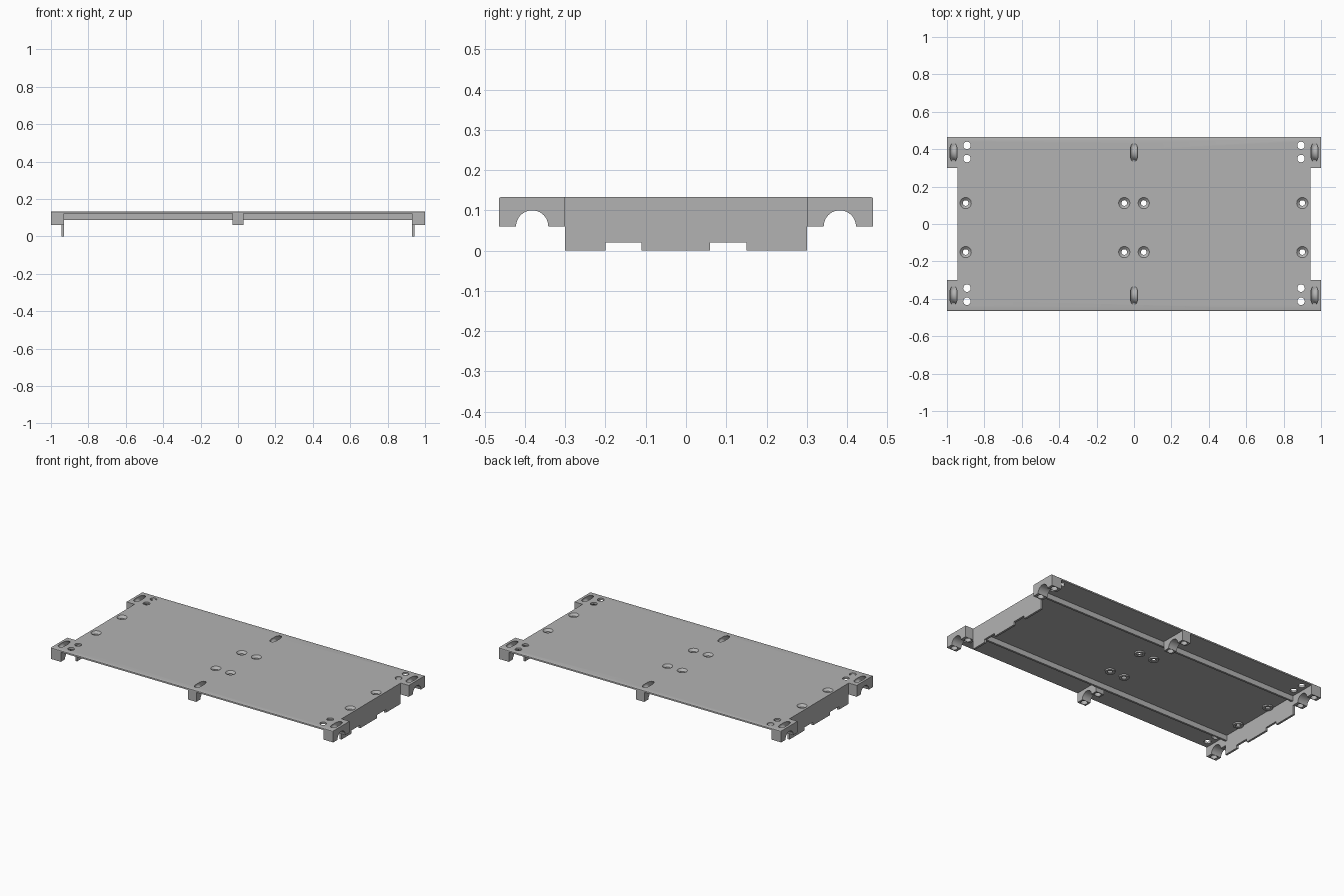
import bpy, bmesh, math
from mathutils import Matrix, Vector

if "Cube" in bpy.data.objects:
    bpy.data.objects.remove(bpy.data.objects["Cube"])

TOP, UNDER, CLIP_Z = 0.133, 0.121, 0.06
HALF_Y, INNER_Y, CLIP_Y, PANEL_X = 0.465, 0.30, 0.382, 0.943

grey = bpy.data.materials.new("plain grey plastic")
grey.use_nodes = True
grey.diffuse_color = (0.45, 0.45, 0.45, 1)
grey.node_tree.nodes["Principled BSDF"].inputs["Base Color"].default_value = (0.45, 0.45, 0.45, 1)


def finish(bm, name):
    bmesh.ops.recalc_face_normals(bm, faces=bm.faces)
    mesh = bpy.data.meshes.new(name)
    bm.to_mesh(mesh)
    bm.free()
    mesh.materials.append(grey)
    obj = bpy.data.objects.new(name, mesh)
    bpy.context.collection.objects.link(obj)
    return obj


def prism(name, points, axis, start, end):
    """Extrude a 2D outline along x (outline in y, z) or z (outline in x, y)."""
    bm = bmesh.new()
    place = (lambda a, b: (start, a, b)) if axis == "x" else (lambda a, b: (a, b, start))
    face = bm.faces.new([bm.verts.new(place(a, b)) for a, b in points])
    new = bmesh.ops.extrude_face_region(bm, geom=[face])["geom"]
    shift = Vector((end - start, 0, 0) if axis == "x" else (0, 0, end - start))
    bmesh.ops.translate(bm, vec=shift, verts=[v for v in new if isinstance(v, bmesh.types.BMVert)])
    return finish(bm, name)


def rect(a0, b0, a1, b1):
    return [(a0, b0), (a1, b0), (a1, b1), (a0, b1)]


def revolve(name, profile, turn, steps, closed=False):
    """Spin a (radius, height) profile about z, then place it with a matrix."""
    bm = bmesh.new()
    verts = [bm.verts.new((r, 0, h)) for r, h in profile]
    edges = [bm.edges.new(p) for p in zip(verts, verts[1:])]
    if closed:
        edges.append(bm.edges.new((verts[-1], verts[0])))
    bmesh.ops.spin(bm, geom=verts + edges, axis=(0, 0, 1), cent=(0, 0, 0),
                   angle=math.tau, steps=steps, use_duplicate=False)
    bmesh.ops.remove_doubles(bm, verts=bm.verts, dist=1e-5)
    bm.transform(turn)
    return finish(bm, name)


def boolean(obj, tools, operation):
    bpy.context.view_layer.objects.active = obj
    for tool in tools:
        mod = obj.modifiers.new("boolean", "BOOLEAN")
        mod.operation, mod.object, mod.solver = operation, tool, "EXACT"
        bpy.ops.object.modifier_apply(modifier=mod.name)
        bpy.data.objects.remove(tool)


# Deck plate with recessed ends and softened long top edges
quarter = [(1, HALF_Y), (1, INNER_Y), (PANEL_X, INNER_Y)]
outline = (quarter + [(x, -y) for x, y in reversed(quarter)]
           + [(-x, -y) for x, y in quarter] + [(-x, y) for x, y in reversed(quarter)])
deck = prism("deck_plate", outline, "z", UNDER, TOP)
bm = bmesh.new()
bm.from_mesh(deck.data)
long_edges = [e for e in bm.edges
              if all(v.co.z > TOP - 0.001 and abs(v.co.y) > HALF_Y - 0.001 for v in e.verts)]
bmesh.ops.bevel(bm, geom=long_edges, offset=0.006, segments=3, profile=0.5, affect="EDGES")
bm.to_mesh(deck.data)
bm.free()

# Notched end panels
for side, label in ((1, "left"), (-1, "right")):
    pts = [(-INNER_Y, 0)]
    for a, b in ((-0.2, -0.11), (0.06, 0.15)):
        pts += [(a, 0), (a, 0.02), (b, 0.02), (b, 0)]
    pts += [(INNER_Y, 0), (INNER_Y, 0.125), (-INNER_Y, 0.125)]
    prism(label + "_end_panel", pts, "x", side * (PANEL_X - 0.013), side * PANEL_X)

# Lengthwise stiffening rails
for side, label in ((1, "back"), (-1, "front")):
    prism(label + "_rail", rect(side * (INNER_Y - 0.013), 0.088, side * INNER_Y, 0.125),
          "x", -0.935, 0.935)

# Rod clips with a half-round saddle and a curved tie channel
cutters = []
for side, label in ((1, "back"), (-1, "front")):
    for x0, x1, place in ((-1, -0.93, "right"), (-0.03, 0.03, "middle"), (0.93, 1, "left")):
        arc = [(CLIP_Y + 0.04 * math.cos(t * math.pi / 20), CLIP_Z + 0.04 * math.sin(t * math.pi / 20))
               for t in range(20, -1, -1)]
        pts = [(INNER_Y, CLIP_Z)] + arc + [(HALF_Y, CLIP_Z), (HALF_Y, UNDER + 0.002), (INNER_Y, UNDER + 0.002)]
        clip = prism(f"{label}_{place}_clip", [(side * y, z) for y, z in pts], "x", x0, x1)
        centre = Matrix.Translation(((x0 + x1) / 2, side * CLIP_Y, 0.07))
        ring = [(0.061 + 0.019 * math.cos(k * math.tau / 16), 0.02 * math.sin(k * math.tau / 16))
                for k in range(16)]
        turn = centre @ Matrix.Rotation(math.pi / 2, 4, "Y")
        boolean(clip, [revolve("channel_cutter", ring, turn, 48, True)], "DIFFERENCE")
        cutters.append(revolve("deck_channel_cutter", ring, turn, 48, True))

# Screw bosses with countersunk holes
bosses = []
for x in (-0.9, -0.052, 0.052, 0.9):
    for y in (-0.15, 0.112):
        at = Matrix.Translation((x, y, 0))
        bosses.append(revolve("boss", [(0, 0.112), (0.03, 0.112), (0.03, 0.127), (0, 0.127)], at, 32))
        cutters.append(revolve("screw_cutter", [(0, 0.1), (0.015, 0.1), (0.015, 0.12),
                                                (0.03, TOP), (0.03, 0.15), (0, 0.15)], at, 32))

# Plain corner holes
for x in (-0.893, 0.893):
    for y in (-0.413, -0.343, 0.35, 0.42):
        cutters.append(revolve("hole_cutter", [(0, 0.1), (0.02, 0.1), (0.02, 0.15), (0, 0.15)],
                               Matrix.Translation((x, y, 0)), 32))

boolean(deck, bosses, "UNION")
boolean(deck, cutters, "DIFFERENCE")

# Smooth the round surfaces, keep the corners crisp
bpy.ops.object.select_all(action="DESELECT")
for obj in bpy.context.collection.objects:
    if obj.type == "MESH":
        obj.select_set(True)
bpy.context.view_layer.objects.active = deck
bpy.ops.object.shade_smooth_by_angle(angle=math.radians(30))
